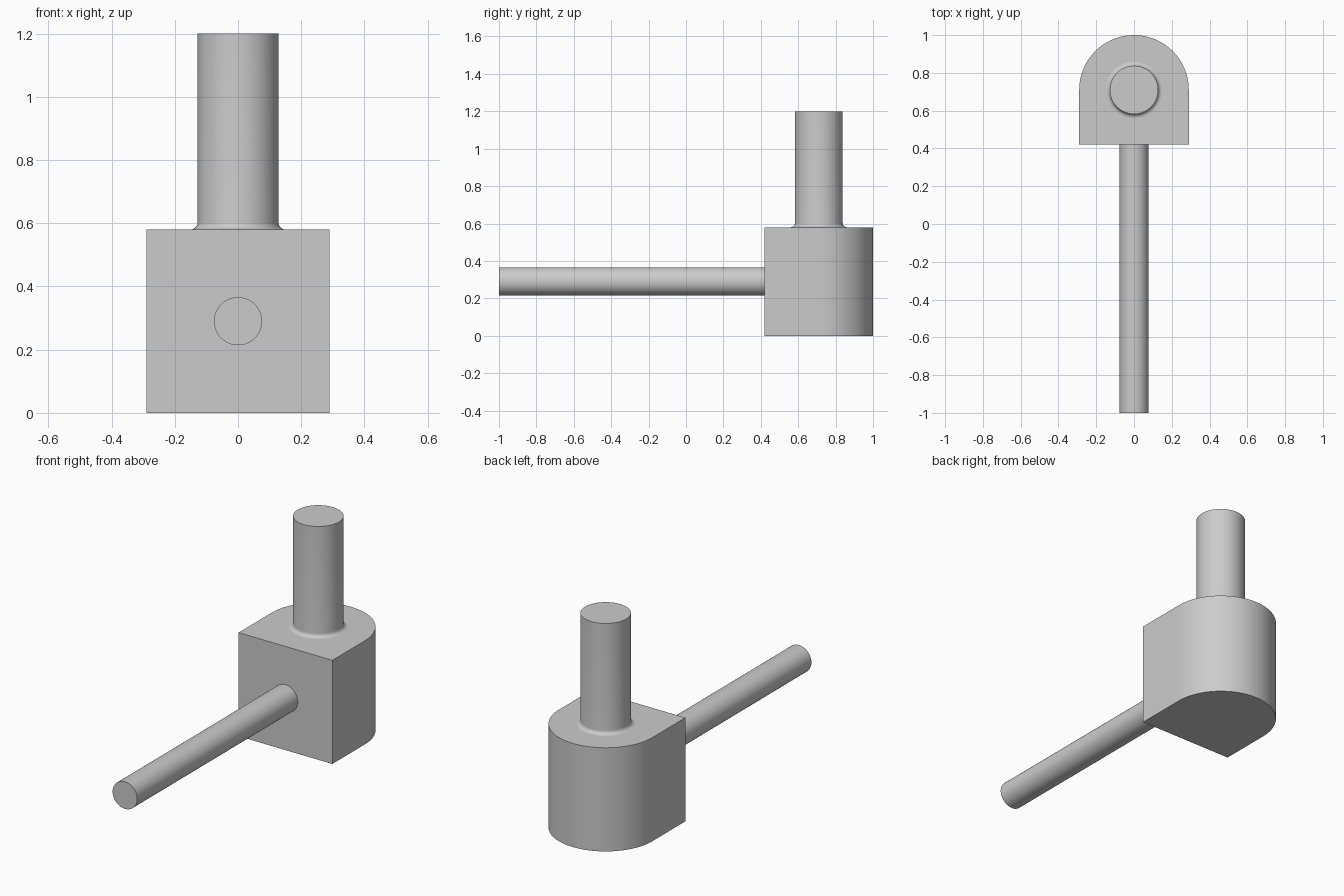
import bpy, bmesh
from math import pi, sin, cos, radians
from mathutils import Matrix, Vector

if "Cube" in bpy.data.objects:
    bpy.data.objects.remove(bpy.data.objects["Cube"])

HALF = 0.29          # half width of the block and radius of its rounded back
TOP = 0.58           # block height
CY = 1 - HALF        # post axis in y
POST_R, POST_TOP = 0.128, 1.2
FILLET = 0.022
ROD_R = 0.076

grey = bpy.data.materials.new("plain grey")
grey.use_nodes = True
colour = (0.6, 0.6, 0.6, 1)
grey.diffuse_color = colour
grey.node_tree.nodes["Principled BSDF"].inputs["Base Color"].default_value = colour


def finish(name, bm):
    bmesh.ops.remove_doubles(bm, verts=bm.verts, dist=1e-5)
    bmesh.ops.recalc_face_normals(bm, faces=bm.faces)
    mesh = bpy.data.meshes.new(name)
    bm.to_mesh(mesh)
    bm.free()
    mesh.materials.append(grey)
    obj = bpy.data.objects.new(name, mesh)
    bpy.context.collection.objects.link(obj)
    bpy.ops.object.select_all(action="DESELECT")
    obj.select_set(True)
    bpy.context.view_layer.objects.active = obj
    bpy.ops.object.shade_smooth_by_angle(angle=radians(35))
    return obj


def lathe(name, profile, matrix, steps=96):
    """Spin a (radius, height) profile about z, then place it."""
    bm = bmesh.new()
    verts = [bm.verts.new((r, 0, h)) for r, h in profile]
    edges = [bm.edges.new(pair) for pair in zip(verts, verts[1:])]
    bmesh.ops.spin(bm, geom=verts + edges, axis=(0, 0, 1), cent=(0, 0, 0),
                   angle=2 * pi, steps=steps)
    bmesh.ops.remove_doubles(bm, verts=bm.verts, dist=1e-5)
    bmesh.ops.holes_fill(bm, edges=[e for e in bm.edges if e.is_boundary])
    bm.transform(matrix)
    return finish(name, bm)


# Block: square front, half-round back
bm = bmesh.new()
arc = [(HALF * cos(pi * i / 64), CY + HALF * sin(pi * i / 64)) for i in range(65)]
outline = [(-HALF, CY - HALF), (HALF, CY - HALF)] + arc
base = bm.faces.new([bm.verts.new((x, y, 0)) for x, y in outline])
extruded = bmesh.ops.extrude_face_region(bm, geom=[base], use_keep_orig=True)["geom"]
bmesh.ops.translate(bm, vec=(0, 0, TOP),
                    verts=[v for v in extruded if isinstance(v, bmesh.types.BMVert)])
finish("block", bm)

# Upright post with a small fillet at its foot
foot = [(POST_R + FILLET * (1 - sin(a)), TOP + FILLET * (1 - cos(a)))
        for a in (pi / 2 * i / 8 for i in range(9))]
lathe("upright_post", foot + [(POST_R, POST_TOP)], Matrix.Translation((0, CY, 0)))

# Long rod running out of the front face
front = CY - HALF
lathe("front_rod", [(ROD_R, 0), (ROD_R, 1 + front)],
      Matrix.Translation((0, front, TOP / 2)) @ Matrix.Rotation(pi / 2, 4, "X"))
